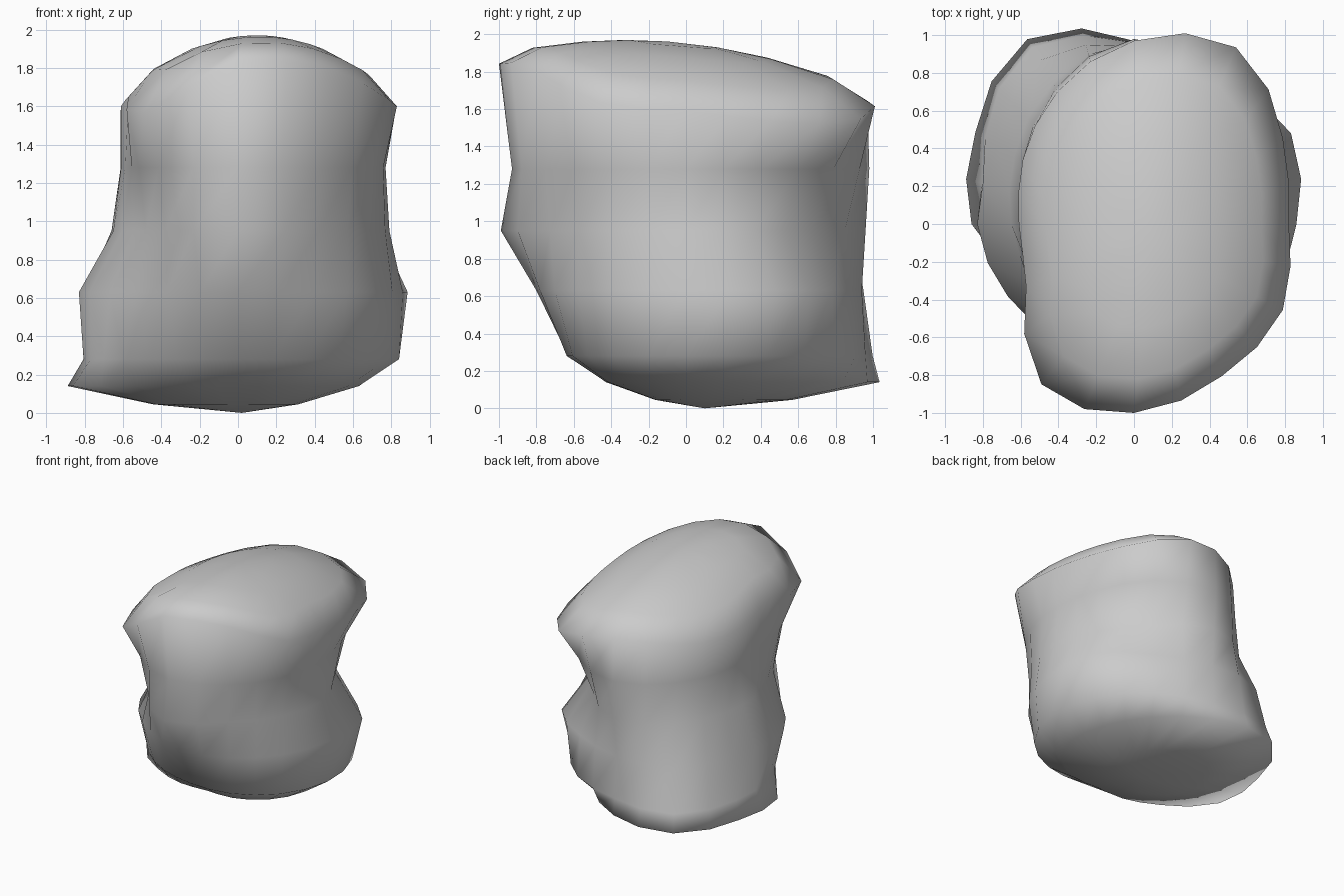
import bpy, bmesh, math

if "Cube" in bpy.data.objects:
    bpy.data.objects.remove(bpy.data.objects["Cube"])

N = 12
# Outline radii every 30 degrees (starting at +x) for each height, bottom to top
SECTIONS = [
    (0.14, [.63, .68, .78, .97, 1.13, .97, .86, .62, .49, .42, .48, .56]),
    (0.28, [.84, .88, .92, .96, 1.08, .91, .77, .69, .63, .63, .70, .78]),
    (0.63, [.86, .96, .90, .94, 1.00, .84, .83, .77, .74, .80, .81, .82]),
    (0.95, [.79, .74, .78, .96, .86, .73, .65, .63, .76, .99, .84, .80]),
    (1.28, [.77, .80, .91, .98, .83, .68, .61, .64, .83, .93, .87, .81]),
]
RIM = [.82, .91, 1.08, .97, .81, .68, .61, .66, .98, 1.0, .93, .91]


def outline(radii):
    """Closed outline with a smooth midpoint added between directions."""
    pts = []
    for i in range(N):
        a, b, c, d = (radii[(i + k) % N] for k in (-1, 0, 1, 2))
        for r, t in ((b, i), ((9 * (b + c) - a - d) / 16, i + .5)):
            ang = math.tau * t / N
            pts.append((r * math.cos(ang), r * math.sin(ang)))
    return pts


def crown(x, y):
    """Height of the arched top, sagging at the front left corner."""
    arch = 1.97 - .6 * (x - .1) ** 2 - .16 * (y + .33) ** 2
    return arch - .3 * max(0, -x - y - 1)


bm = bmesh.new()
rings = []


def add_ring(coords):
    rings.append([bm.verts.new(c) for c in coords])


# Shallow rounded underside
base = outline(SECTIONS[0][1])
add_ring([(x * .5, .1 + (y - .1) * .5, .045) for x, y in base])
# Twisting side wall
for z, radii in SECTIONS:
    add_ring([(x, y, z) for x, y in outline(radii)])
# Arched top, from the rim inward
cx, cy = .1, -.1
for f, drop in ((1, .05), (.8, 0), (.5, 0), (.25, 0)):
    ring = [(cx + (x - cx) * f, cy + (y - cy) * f) for x, y in outline(RIM)]
    add_ring([(x, y, crown(x, y) - drop) for x, y in ring])

M = 2 * N
for lo, hi in zip(rings, rings[1:]):
    for i in range(M):
        j = (i + 1) % M
        bm.faces.new((lo[i], lo[j], hi[j], hi[i]))
bottom = bm.verts.new((.02, .1, 0))
top = bm.verts.new((cx, cy, crown(cx, cy)))
for i in range(M):
    j = (i + 1) % M
    bm.faces.new((rings[0][j], rings[0][i], bottom))
    bm.faces.new((rings[-1][i], rings[-1][j], top))

for f in bm.faces:
    f.smooth = True
bmesh.ops.recalc_face_normals(bm, faces=bm.faces)
mesh = bpy.data.meshes.new("boulder")
bm.to_mesh(mesh)
bm.free()
boulder = bpy.data.objects.new("boulder", mesh)
bpy.context.collection.objects.link(boulder)
